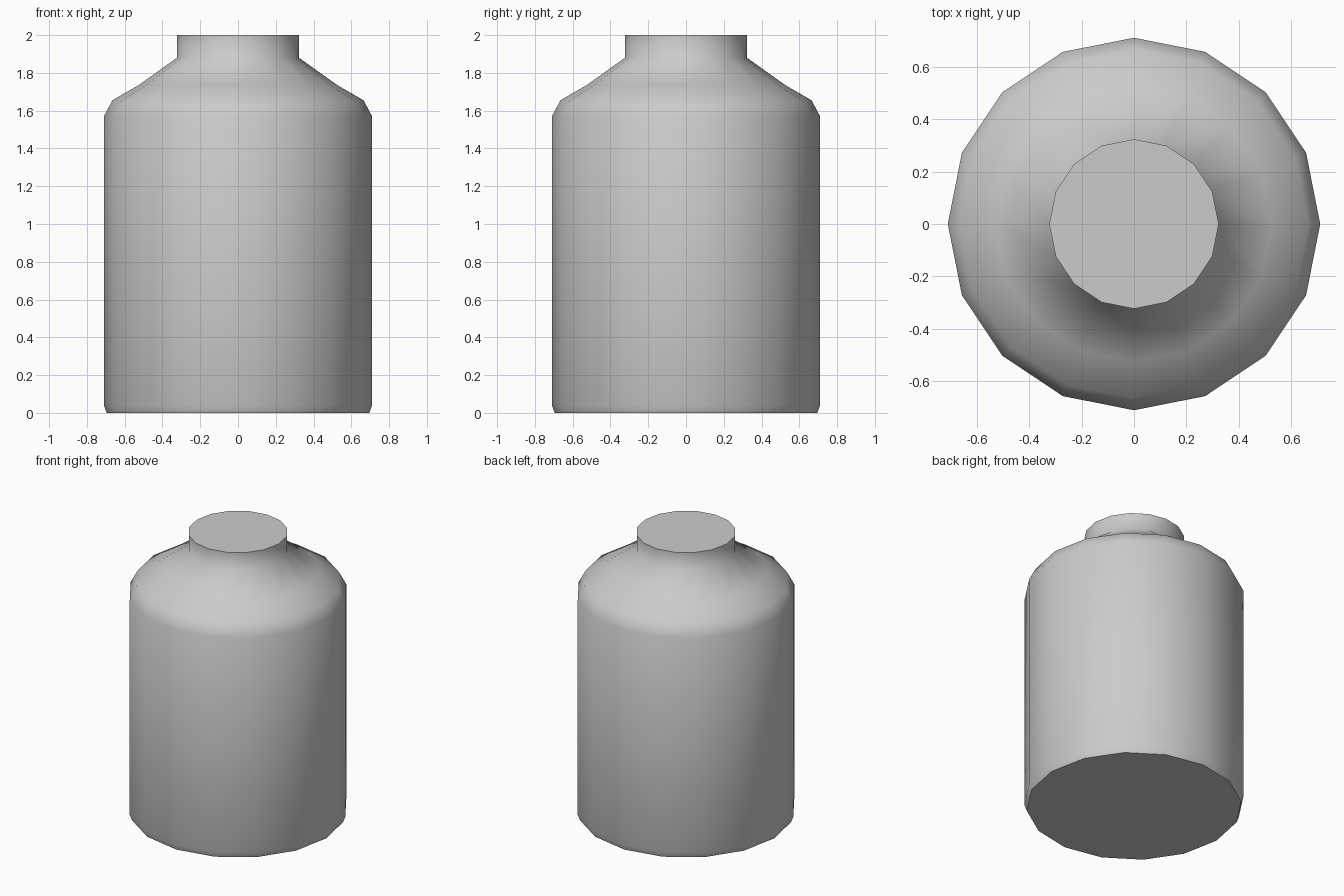
import bpy, bmesh, math

if "Cube" in bpy.data.objects:
    bpy.data.objects.remove(bpy.data.objects["Cube"])

SIDES = 16

# Half profile (radius, height) from base to neck rim
PROFILE = [
    (0.695, 0.0), (0.71, 0.04), (0.71, 1.57), (0.665, 1.655),
    (0.526, 1.735), (0.323, 1.88), (0.323, 2.0),
]

bm = bmesh.new()

# Rings of the lathe
rings = []
for r, z in PROFILE:
    rings.append([bm.verts.new((r * math.cos(2 * math.pi * i / SIDES),
                                r * math.sin(2 * math.pi * i / SIDES), z))
                  for i in range(SIDES)])

# Wall, shoulder and neck
for low, high in zip(rings, rings[1:]):
    for i in range(SIDES):
        j = (i + 1) % SIDES
        bm.faces.new((low[i], low[j], high[j], high[i]))

# Flat base and flat neck cap
bm.faces.new(rings[0][::-1])
bm.faces.new(rings[-1])

mesh = bpy.data.meshes.new("bottle")
bm.to_mesh(mesh)
bm.free()
bottle = bpy.data.objects.new("bottle", mesh)
bpy.context.collection.objects.link(bottle)

# Smooth sides, crisp cap edges
bpy.context.view_layer.objects.active = bottle
bottle.select_set(True)
bpy.ops.object.shade_smooth_by_angle(angle=math.radians(60))
